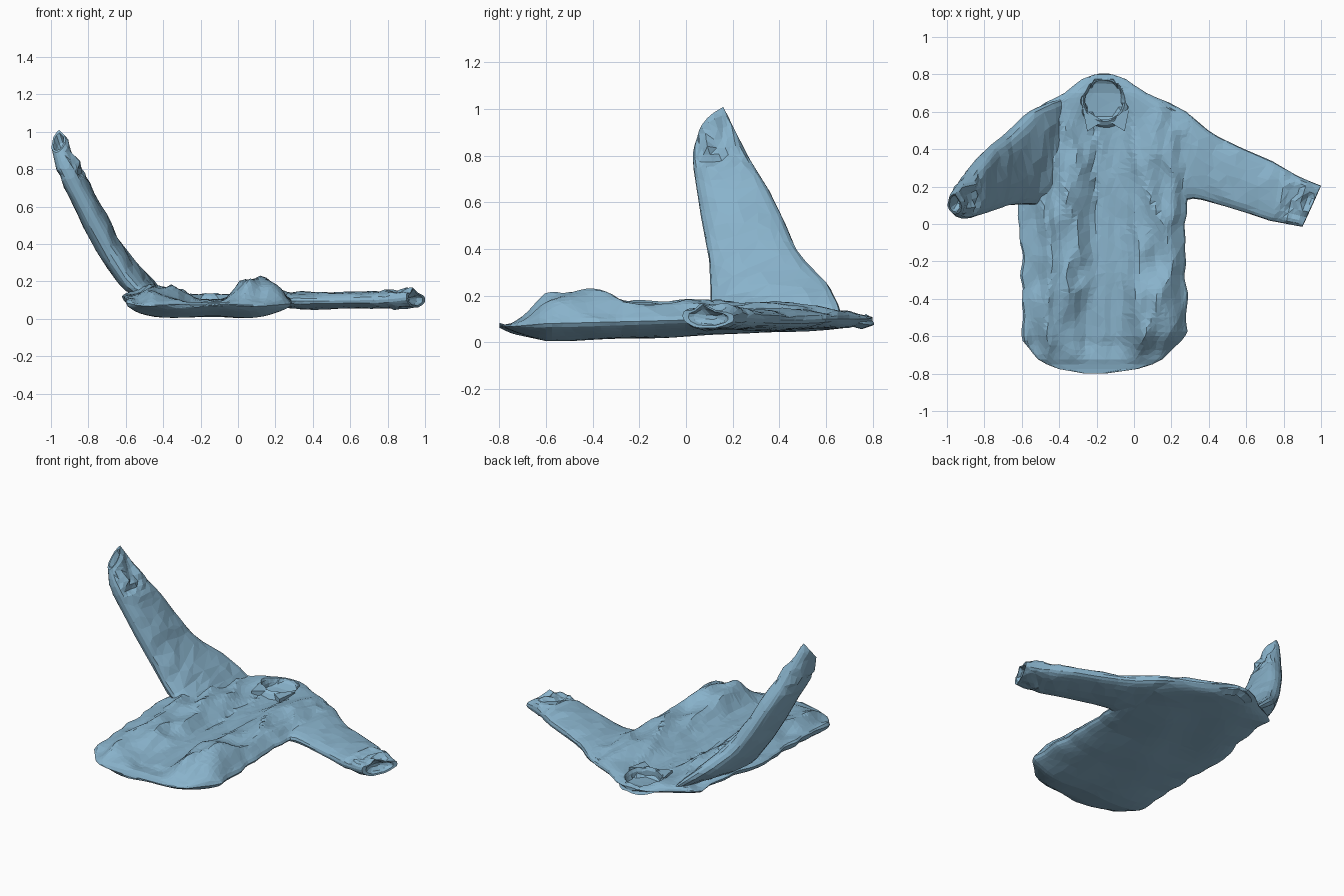
import bpy, bmesh, math
from mathutils import Vector, noise

if "Cube" in bpy.data.objects:
    bpy.data.objects.remove(bpy.data.objects["Cube"])

CLOTH = bpy.data.materials.new("blue_cloth")
CLOTH.diffuse_color = (0.25, 0.45, 0.60, 1)
CLOTH.use_nodes = True
CLOTH.node_tree.nodes["Principled BSDF"].inputs["Base Color"].default_value = CLOTH.diffuse_color


def spline(pts, t):
    """Catmull-Rom sample of a list of tuples, t in 0..1."""
    n = len(pts) - 1
    i = min(int(t * n), n - 1)
    f = t * n - i
    p = [Vector(pts[min(max(k, 0), n)]) for k in (i - 1, i, i + 1, i + 2)]
    return 0.5 * (2 * p[1] + (p[2] - p[0]) * f + (2 * p[0] - 5 * p[1] + 4 * p[2] - p[3]) * f ** 2
                  + (3 * p[1] - p[0] - 3 * p[2] + p[3]) * f ** 3)


def table(rows, y):
    """Linear lookup: first entry is the key, the rest are values."""
    for a, b in zip(rows, rows[1:]):
        if y <= b[0]:
            f = max(0, (y - a[0]) / (b[0] - a[0]))
            return [p + (q - p) * f for p, q in zip(a[1:], b[1:])]
    return rows[-1][1:]


def ramp(v, a, b):
    return min(1, max(0, (v - a) / (b - a)))


def crease(x, y, z, sx, sy, sz=5):
    """Sharp ridged cloth wrinkles, about -0.5..0.5."""
    v = Vector((x * sx, y * sy, z * sz))
    return 0.5 - 2.2 * abs(noise.noise(v)) + 0.6 * noise.noise(v * 2.3)


def loft(name, rings, ratio=1.0, closed=False):
    """Skin a list of vertex rings, then reduce to irregular facets."""
    bm = bmesh.new()
    vs = [[bm.verts.new(p) for p in r] for r in rings]
    pairs = list(zip(vs, vs[1:])) + ([(vs[-1], vs[0])] if closed else [])
    for a, b in pairs:
        n = len(a)
        for i in range(n):
            bm.faces.new((a[i], a[(i + 1) % n], b[(i + 1) % n], b[i]))
    if not closed:
        bm.faces.new(vs[0])
        bm.faces.new(vs[-1])
    bmesh.ops.remove_doubles(bm, verts=bm.verts, dist=0.0005)
    bmesh.ops.triangulate(bm, faces=bm.faces)
    bmesh.ops.recalc_face_normals(bm, faces=bm.faces)
    me = bpy.data.meshes.new(name)
    bm.to_mesh(me)
    bm.free()
    me.materials.append(CLOTH)
    ob = bpy.data.objects.new(name, me)
    bpy.context.collection.objects.link(ob)
    if ratio < 1:
        ob.modifiers.new("irregular_facets", 'DECIMATE').ratio = ratio
    return ob


# Shirt body: y, left x, right x
OUTLINE = [(-.80, -.27, -.15), (-.785, -.38, -.02), (-.76, -.45, .08), (-.72, -.52, .16),
           (-.62, -.595, .25), (-.57, -.60, .285), (-.3, -.595, .28), (0, -.615, .27),
           (.1, -.62, .28), (.3, -.57, .33), (.5, -.54, .37), (.6, -.53, .29), (.65, -.47, .19),
           (.69, -.39, .08), (.74, -.33, 0), (.78, -.27, -.05), (.80, -.21, -.11)]
# y, underside z, edge z, upper z
HEIGHTS = [(-.80, .062, .07, .074), (-.755, .043, .066, .078), (-.735, .036, .068, .09),
           (-.6, .006, .08, .12), (-.5, .004, .082, .125), (0, .032, .095, .13),
           (.5, .048, .10, .13), (.7, .06, .10, .13), (.8, .088, .098, .108)]
NECK = Vector((-.16, .66))


def top_height(x, y, base):
    body = ramp(y, -.74, -.64) * ramp(y, .75, .55)
    # heaped folds along both sides of a flatter, lower middle
    right = .08 * math.exp(-((x - .11) / .135) ** 4) * math.exp(-((y + .46) / .21) ** 4)
    right += .035 * math.exp(-((x - .13) / .12) ** 4) * math.exp(-((y - .08) / .4) ** 4)
    left = .04 * math.exp(-((x + .45) / .15) ** 4) * math.exp(-((y + .15) / .5) ** 4)
    middle = math.exp(-((x + .14) / .12) ** 4)
    amp = .034 * (1 - .65 * middle)
    z = base + body * (right + left - .03 * middle + amp * crease(x, y, 1, 6.5, 2.8))
    # front opening crease
    return z - .015 * body * math.exp(-((x + .21) / .012) ** 2) * ramp(y, -.1, .05)


rings, R, C = [], 64, 36
for j in range(R + 1):
    y = -.8 + 1.6 * j / R
    xl, xr = table(OUTLINE, y)
    zb, ze, zt = table(HEIGHTS, y)
    wob = ramp(y, -.75, -.62) * .018
    xl += wob * noise.noise(Vector((1, y * 9, 3)))
    xr += wob * noise.noise(Vector((7, y * 9, 3)))
    upper, lower = [], []
    for i in range(C + 1):
        u = math.sin((2 * i / C - 1) * 1.3) / math.sin(1.3)
        x = (xl + xr) / 2 + (xr - xl) / 2 * u
        f = max(0, 1 - abs(u) ** 6) ** .5
        edge = ze + .025 * max(0, -u) ** 3 * ramp(y, -.7, -.4) * ramp(y, .7, .4)
        zu = edge + (top_height(x, y, zt) - edge) * f
        zl = edge + (zb + .03 * abs(u) ** 3 + .014 * noise.noise(Vector((x * 4, y * 3, 0))) * f - edge) * f
        if (Vector((x, y)) - NECK).length < .11:   # sunken neck opening
            zu = zl + .02
        # sideways crumple of the upper cloth
        k = .012 * f * ramp(y, -.72, -.6) * ramp(y, .6, .4)
        dx = k * noise.noise(Vector((x * 9, y * 9, 11)))
        dy = k * noise.noise(Vector((x * 9, y * 9, 17)))
        upper.append((x + dx, y + dy, max(zu, zl + .002 * f)))
        lower.append((x, y, max(zl, 0)))
    rings.append(upper + lower[-2:0:-1])
loft("shirt_body", rings, .36)


def sleeve(name, armpit, shoulder, thick, seed):
    """Flattened cloth tube between two edge curves, with an open crumpled cuff."""
    N, M = 28, 24
    rings = []

    def ring(t, k=1.0):
        a, b = spline(armpit, t), spline(shoulder, t)
        t0, t1 = max(0, t - .04), min(1, t + .04)
        tan = (spline(armpit, t1) + spline(shoulder, t1)) - (spline(armpit, t0) + spline(shoulder, t0))
        nrm = (b - a).cross(tan).normalized()
        if nrm.z < 0:
            nrm = -nrm
        mid, half, out = (a + b) / 2, (b - a) / 2, []
        th = table(thick, t)[0]
        for i in range(M):
            q = 2 * math.pi * i / M
            c, s = math.cos(q), math.sin(q)
            c = math.copysign(abs(c) ** .85, c)
            s = math.copysign(abs(s) ** .75, s)
            p = mid + half * c * k + nrm * th * s * k
            cuff = ramp(t, .72, .85)
            w = (.012 + .02 * cuff) * crease(p.x, p.y, p.z + seed, 5 + 3 * cuff, 5 + 3 * cuff)
            if s < -.2:
                w *= .5
            out.append(p + nrm * w * s * k)
        return out

    for j in range(N + 1):
        rings.append(ring(j / N))
    rings += [ring(.995, .78), ring(.95, .6), ring(.92, .2)]   # cuff interior
    return loft(name, rings, .45)


# Raised sleeve
sleeve("raised_sleeve",
       [(-.42, .10, .11), (-.56, .105, .17), (-.675, .10, .335), (-.77, .07, .505),
        (-.85, .045, .66), (-.92, .03, .79), (-.965, .055, .89)],
       [(-.37, .675, .10), (-.53, .615, .235), (-.665, .49, .37), (-.75, .42, .52),
        (-.815, .35, .66), (-.88, .265, .80), (-.955, .16, 1.01)],
       [(0, .015), (.17, .065), (.5, .068), (.85, .06), (1, .032)], 3)

# Flat sleeve
sleeve("flat_sleeve",
       [(.24, .11, .095), (.32, .135, .095), (.45, .105, .095), (.60, .06, .098),
        (.72, .02, .10), (.82, .0, .105), (.90, -.015, .115)],
       [(.18, .645, .10), (.29, .59, .10), (.42, .485, .095), (.58, .405, .096),
        (.74, .335, .10), (.88, .255, .105), (1.0, .205, .10)],
       [(0, .03), (.2, .045), (.6, .042), (.85, .05), (1, .04)], 9)

# Collar band around the neck opening
rings = []
for j in range(22):
    q = 2 * math.pi * j / 22
    d = Vector((math.cos(q), math.sin(q), 0))
    wave = .01 * noise.noise(Vector((d.x * 3, d.y * 3, 5)))
    lift = -.01 * d.y + wave
    prof = [(.155, .085), (.138, .113), (.118, .125), (.108, .105), (.108, .07)]
    rings.append([(NECK.x + d.x * r * .95, NECK.y + d.y * r * .95, z + lift) for r, z in prof])
loft("collar_band", rings, closed=True)

# Collar points folded onto the chest
for side, tag in ((-1, "left"), (1, "right")):
    a = Vector((-.15 + side * .015, .55, .13))
    b = Vector((-.15 + side * .125, .62, .132))
    tip = Vector((-.15 + side * .10, .495, .128))
    base = [a, tip, b]
    loft("collar_point_" + tag, [[p - Vector((0, 0, .03)) for p in base], base])
